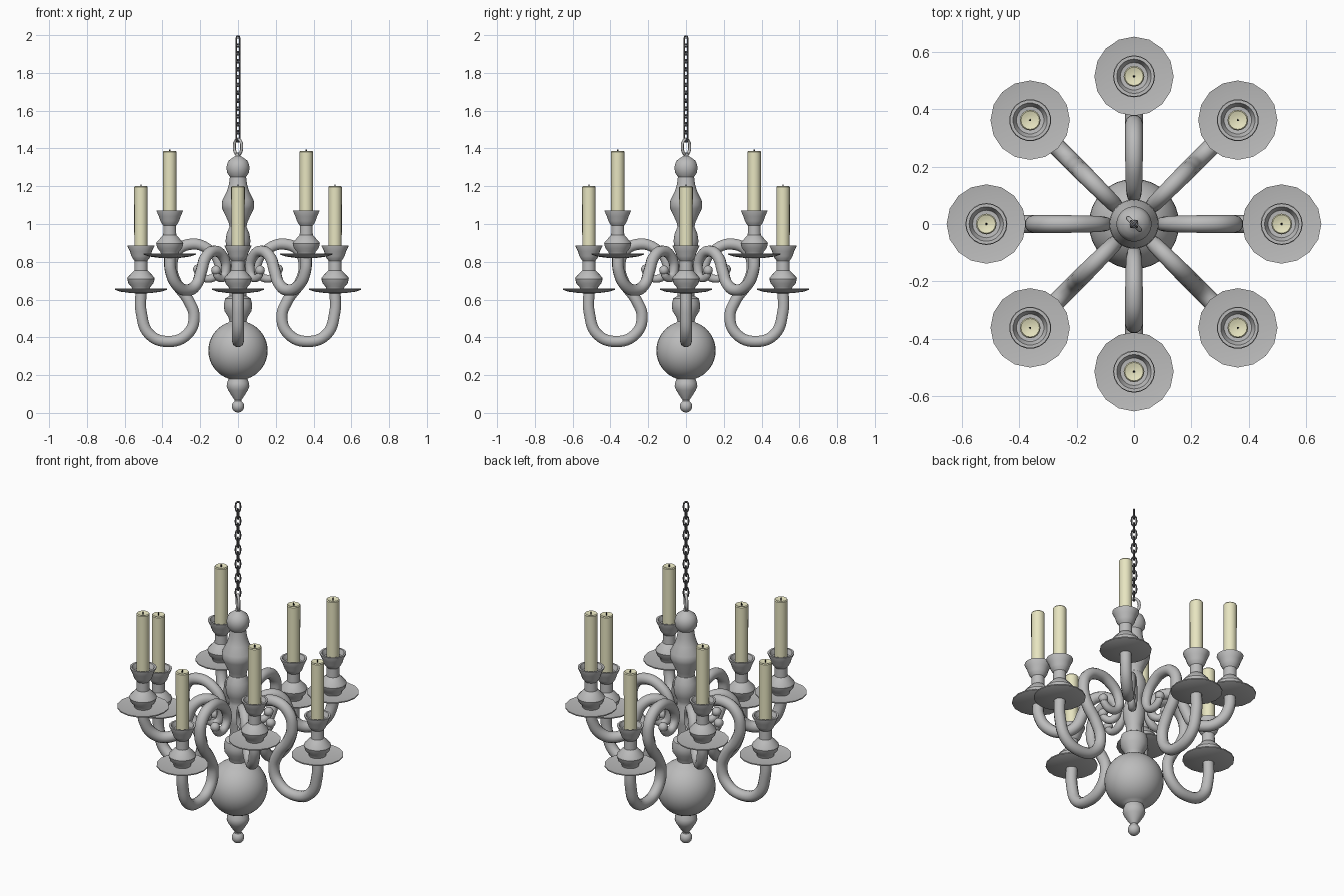
import bpy, bmesh, math
from mathutils import Matrix, Vector

if "Cube" in bpy.data.objects:
    bpy.data.objects.remove(bpy.data.objects["Cube"])

def material(name, rgb):
    m = bpy.data.materials.new(name)
    m.diffuse_color = (*rgb, 1)
    m.use_nodes = True
    m.node_tree.nodes["Principled BSDF"].inputs["Base Color"].default_value = m.diffuse_color
    return m

METAL = material("grey metal", (0.50, 0.50, 0.50))
CHAIN = material("dark chain", (0.13, 0.13, 0.14))
WAX = material("cream wax", (0.80, 0.78, 0.53))
WICK = material("black wick", (0.02, 0.02, 0.02))

def place(name, mesh, loc=(0, 0, 0), rot=0):
    ob = bpy.data.objects.new(name, mesh)
    bpy.context.collection.objects.link(ob)
    ob.location = loc
    ob.rotation_euler.z = rot
    return ob

def lathe(name, profile, mat, sides=24, angle=32):
    """Mesh of a (radius, height) profile spun around z."""
    bm = bmesh.new()
    vs = [bm.verts.new((r, 0, z)) for r, z in profile]
    es = [bm.edges.new(p) for p in zip(vs, vs[1:])]
    bmesh.ops.spin(bm, geom=vs + es, axis=(0, 0, 1), cent=(0, 0, 0),
                   angle=2 * math.pi, steps=sides, use_duplicate=False)
    bmesh.ops.remove_doubles(bm, verts=bm.verts, dist=1e-4)
    bmesh.ops.recalc_face_normals(bm, faces=bm.faces)
    for f in bm.faces:
        f.smooth = True
    for e in bm.edges:
        if len(e.link_faces) == 2 and e.calc_face_angle(0) > math.radians(angle):
            e.smooth = False
    me = bpy.data.meshes.new(name)
    bm.to_mesh(me)
    bm.free()
    me.materials.append(mat)
    return me

def tube(name, pts, depth, mat, cyclic=False, res=6, bevel=3):
    """Mesh of a round tube along (x, z, thickness) points."""
    cu = bpy.data.curves.new(name, 'CURVE')
    cu.dimensions = '3D'
    cu.bevel_depth, cu.bevel_resolution = depth, bevel
    cu.resolution_u, cu.use_fill_caps = res, True
    sp = cu.splines.new('BEZIER')
    sp.bezier_points.add(len(pts) - 1)
    sp.use_cyclic_u = cyclic
    for b, (x, z, t) in zip(sp.bezier_points, pts):
        b.co = (x, 0, z)
        b.radius = t
        b.handle_left_type = b.handle_right_type = 'AUTO'
    ob = place(name, cu)
    bpy.context.view_layer.update()
    dg = bpy.context.evaluated_depsgraph_get()
    me = bpy.data.meshes.new_from_object(ob.evaluated_get(dg))
    bpy.data.objects.remove(ob)
    for p in me.polygons:
        p.use_smooth = True
    me.materials.clear()
    me.materials.append(mat)
    return me

def arc(r, z, a0, a1, n):
    return [(r * math.cos(math.radians(a0 + (a1 - a0) * i / n)),
             z + r * math.sin(math.radians(a0 + (a1 - a0) * i / n))) for i in range(n + 1)]

# central turned column: finial, globe, balusters, top knob
finial = [(0, 0.002)] + arc(0.033, 0.035, -80, 55, 8) + [
    (0.018, 0.068), (0.03, 0.085), (0.052, 0.12), (0.06, 0.14), (0.058, 0.158), (0.05, 0.18)]
globe = arc(0.157, 0.33, -71, 71, 16)
upper = [(0.045, 0.485), (0.05, 0.505), (0.072, 0.54), (0.075, 0.575), (0.068, 0.605),
         (0.045, 0.62), (0.042, 0.66), (0.058, 0.72), (0.06, 0.76), (0.045, 0.82),
         (0.045, 0.84), (0.06, 0.87), (0.066, 0.91), (0.06, 0.95), (0.045, 0.985),
         (0.05, 1.01), (0.083, 1.08), (0.086, 1.10), (0.083, 1.125), (0.06, 1.17),
         (0.048, 1.21), (0.043, 1.25), (0.058, 1.272), (0.061, 1.30), (0.058, 1.315),
         (0.05, 1.335), (0.03, 1.35), (0.014, 1.36), (0.012, 1.375), (0, 1.378)]
place("central_column", lathe("central_column", finial + globe + upper, METAL, 32))

# hanging ring and chain, set diagonally
oval = [(math.cos(i * math.pi / 4), math.sin(i * math.pi / 4)) for i in range(8)]
ring = tube("hanging_ring", [(0.028 * x, 0.041 * z, 1) for x, z in oval], 0.008, METAL, True, 4, 2)
place("hanging_ring", ring, (0, 0, 1.408), -math.pi / 4)
h, w = 0.017, 0.0115
link = tube("chain_link", [(w, -h, 1), (w, h, 1), (w * .7, h + w * .7, 1), (0, h + w, 1),
                           (-w * .7, h + w * .7, 1), (-w, h, 1), (-w, -h, 1),
                           (-w * .7, -h - w * .7, 1), (0, -h - w, 1), (w * .7, -h - w * .7, 1)],
            0.0048, CHAIN, True, 3, 1)
N = 13
for i in range(N):
    z = 1.465 + i * (1.966 - 1.465) / (N - 1)
    place("chain_link", link, (0, 0, z), math.pi / 4 * (1 if i % 2 == 0 else -1))

# candle holder parts, heights measured from the drip plate
plate = lathe("drip_plate", [(0, -0.018), (0.05, -0.016), (0.11, -0.008), (0.138, 0.002),
                             (0.138, 0.008), (0.11, 0.004), (0.05, 0.002), (0, 0.002)], METAL, 16)
cup = lathe("candle_cup", [(0, 0), (0.045, 0.0), (0.05, 0.018), (0.066, 0.035), (0.073, 0.06),
                           (0.07, 0.068), (0.045, 0.095), (0.035, 0.105), (0.034, 0.155),
                           (0.044, 0.168), (0.05, 0.18), (0.058, 0.205), (0.071, 0.232),
                           (0.071, 0.236), (0.06, 0.236), (0.048, 0.21), (0, 0.205)], METAL, 20)
candle = lathe("candle", [(0, 0.2), (0.035, 0.2), (0.036, 0.545), (0.032, 0.55),
                          (0.02, 0.546), (0, 0.543)], WAX, 16)
wick = lathe("wick", [(0, 0.54), (0.004, 0.54), (0.003, 0.558), (0, 0.558)], WICK, 6)
ball = lathe("scroll_end", [(0, -0.026)] + arc(0.026, 0, -75, 75, 8) + [(0, 0.026)], METAL, 12)

# S-shaped arms: (radius, height, thickness)
low_arm = tube("lower_arm", [
    (0.514, 0.645, 1), (0.512, 0.53, 1), (0.468, 0.415, 1), (0.365, 0.378, 1), (0.27, 0.415, 1),
    (0.232, 0.505, 1), (0.265, 0.60, 1), (0.325, 0.685, 1), (0.35, 0.77, 1), (0.325, 0.855, 1),
    (0.25, 0.893, 1), (0.165, 0.872, .95), (0.105, 0.80, .85), (0.112, 0.735, .75),
    (0.16, 0.71, .7), (0.205, 0.735, .65), (0.212, 0.76, .6)], 0.031, METAL)
up_arm = tube("upper_arm", [
    (0.51, 0.83, 1), (0.505, 0.755, 1), (0.455, 0.675, 1), (0.375, 0.65, 1), (0.31, 0.68, 1),
    (0.275, 0.75, 1), (0.24, 0.825, 1), (0.175, 0.857, .95), (0.11, 0.825, .9),
    (0.09, 0.76, .8), (0.115, 0.715, .7), (0.155, 0.725, .65), (0.165, 0.755, .6)], 0.031, METAL)

tiers = [("lower", low_arm, 0, 0.514, 0.65, (0.212, 0.76)),
         ("upper", up_arm, math.pi / 4, 0.511, 0.836, (0.165, 0.755))]
for tier, arm, start, radius, height, end in tiers:
    for k in range(4):
        a = start + k * math.pi / 2
        c, s = math.cos(a), math.sin(a)
        place(tier + "_arm", arm, rot=a)
        place(tier + "_scroll_end", ball, (end[0] * c, end[0] * s, end[1]), a)
        for part in (plate, cup, candle, wick):
            place(tier + "_" + part.name, part, (radius * c, radius * s, height), a)
